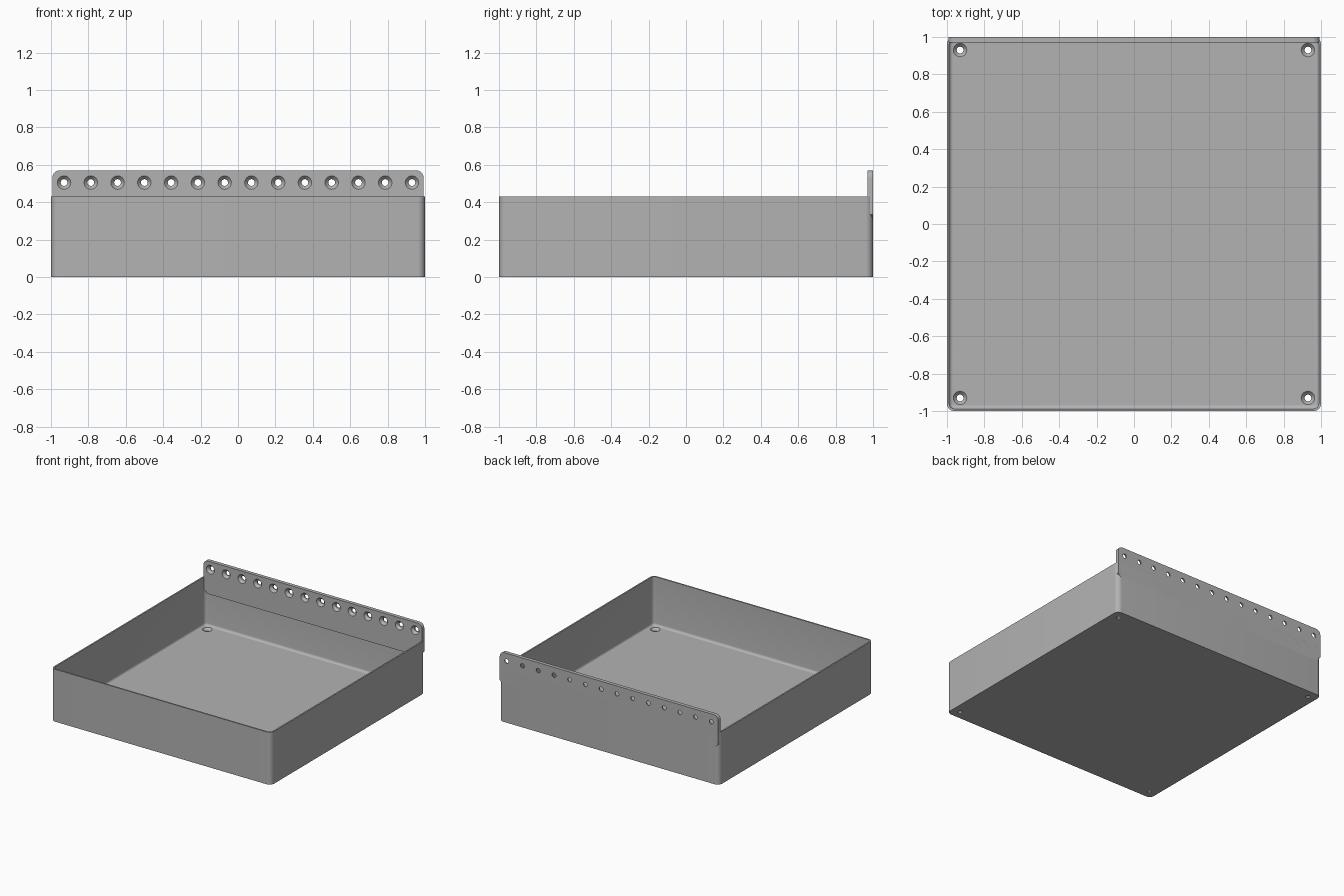
import bpy, bmesh, math
from mathutils import Matrix

cube = bpy.data.objects.get("Cube")
if cube:
    bpy.data.objects.remove(cube, do_unlink=True)

GREY = (0.45, 0.45, 0.45, 1)
mat = bpy.data.materials.new("plain grey")
mat.use_nodes = True
mat.diffuse_color = GREY
mat.node_tree.nodes["Principled BSDF"].inputs["Base Color"].default_value = GREY

RIM, FLOOR, WALL, CORNER, FILLET = 0.43, 0.03, 0.012, 0.04, 0.02
PLATE_FRONT, PLATE_BASE, PLATE_TOP, PLATE_HALF = 0.97, 0.30, 0.57, 0.993
HOLE_EDGE, HOLE_COUNT, HOLE_Z = 0.93, 14, 0.505


def make_object(name, bm):
    bmesh.ops.recalc_face_normals(bm, faces=bm.faces)
    mesh = bpy.data.meshes.new(name)
    bm.to_mesh(mesh)
    bm.free()
    mesh.materials.append(mat)
    obj = bpy.data.objects.new(name, mesh)
    bpy.context.collection.objects.link(obj)
    return obj


def arc(cx, cy, r, start, steps=8):
    """Quarter circle, counter-clockwise from the start angle."""
    angles = [start + math.pi / 2 * i / steps for i in range(steps + 1)]
    return [(cx + r * math.cos(a), cy + r * math.sin(a)) for a in angles]


def rounded_square(inset):
    r = max(CORNER - inset, 0.006)
    c = 1 - inset - r
    signs = [(1, 1), (-1, 1), (-1, -1), (1, -1)]
    return [p for i, (sx, sy) in enumerate(signs)
            for p in arc(sx * c, sy * c, r, i * math.pi / 2)]


def loft(rings):
    """Skin a stack of equal point rings and cap both ends."""
    bm = bmesh.new()
    loops = [[bm.verts.new(p) for p in ring] for ring in rings]
    for a, b in zip(loops, loops[1:]):
        for i in range(len(a)):
            j = (i + 1) % len(a)
            bm.faces.new((a[i], a[j], b[j], b[i]))
    bm.faces.new(loops[0])
    bm.faces.new(loops[-1])
    return bm


def countersunk_cutter(name, transforms, depth):
    """Cutters with the wide end at local z = 0 and the bore running down -z."""
    bm = bmesh.new()
    levels = [(0.036, 0.01), (0.036, 0), (0.018, -0.02), (0.018, -depth - 0.01)]
    for m in transforms:
        part = loft([[(r * math.cos(i * math.pi / 16), r * math.sin(i * math.pi / 16), z)
                      for i in range(32)] for r, z in levels])
        part.transform(m)
        temp = bpy.data.meshes.new("temp")
        part.to_mesh(temp)
        part.free()
        bm.from_mesh(temp)
        bpy.data.meshes.remove(temp)
    cutter = make_object(name, bm)
    cutter.hide_render = True
    return cutter


def cut_and_smooth(obj, cutter):
    bpy.context.view_layer.objects.active = obj
    bpy.ops.object.select_all(action="DESELECT")
    obj.select_set(True)
    mod = obj.modifiers.new("holes", "BOOLEAN")
    mod.object = cutter
    mod.operation = "DIFFERENCE"
    mod.solver = "EXACT"
    bpy.ops.object.modifier_apply(modifier=mod.name)
    bpy.data.objects.remove(cutter, do_unlink=True)
    bpy.ops.object.shade_smooth_by_angle(angle=math.radians(30))


# Open tray: outer wall, rim, inner wall, then a fillet into the floor
sections = [(0, 0), (0, RIM), (WALL, RIM)]
for i in range(6):
    a = math.pi / 2 * i / 5
    sections.append((WALL + FILLET * (1 - math.cos(a)),
                     FLOOR + FILLET * (1 - math.sin(a))))
tray = make_object("tray", loft([[(x, y, z) for x, y in rounded_square(inset)]
                                 for inset, z in sections]))

# Screw holes in the tray floor corners
spots = [Matrix.Translation((sx * HOLE_EDGE, sy * HOLE_EDGE, FLOOR))
         for sx in (-1, 1) for sy in (-1, 1)]
cut_and_smooth(tray, countersunk_cutter("floor_hole_cutter", spots, FLOOR))

# Mounting plate: rounded top corners, chamfered bottom corners
cx, cz = PLATE_HALF - CORNER, PLATE_TOP - CORNER
outline = arc(cx, cz, CORNER, 0) + arc(-cx, cz, CORNER, math.pi / 2)
outline += [(-PLATE_HALF, PLATE_BASE + 0.035), (-PLATE_HALF + 0.035, PLATE_BASE),
            (PLATE_HALF - 0.035, PLATE_BASE), (PLATE_HALF, PLATE_BASE + 0.035)]
plate = make_object("mounting_plate", loft([[(x, y, z) for x, z in outline]
                                            for y in (PLATE_FRONT, 1)]))

# Row of countersunk holes, wide end to the front
turn = Matrix.Rotation(math.pi / 2, 4, "X")
row = [Matrix.Translation((HOLE_EDGE * (2 * i / (HOLE_COUNT - 1) - 1), PLATE_FRONT, HOLE_Z)) @ turn
       for i in range(HOLE_COUNT)]
cut_and_smooth(plate, countersunk_cutter("plate_hole_cutter", row, 1 - PLATE_FRONT))
